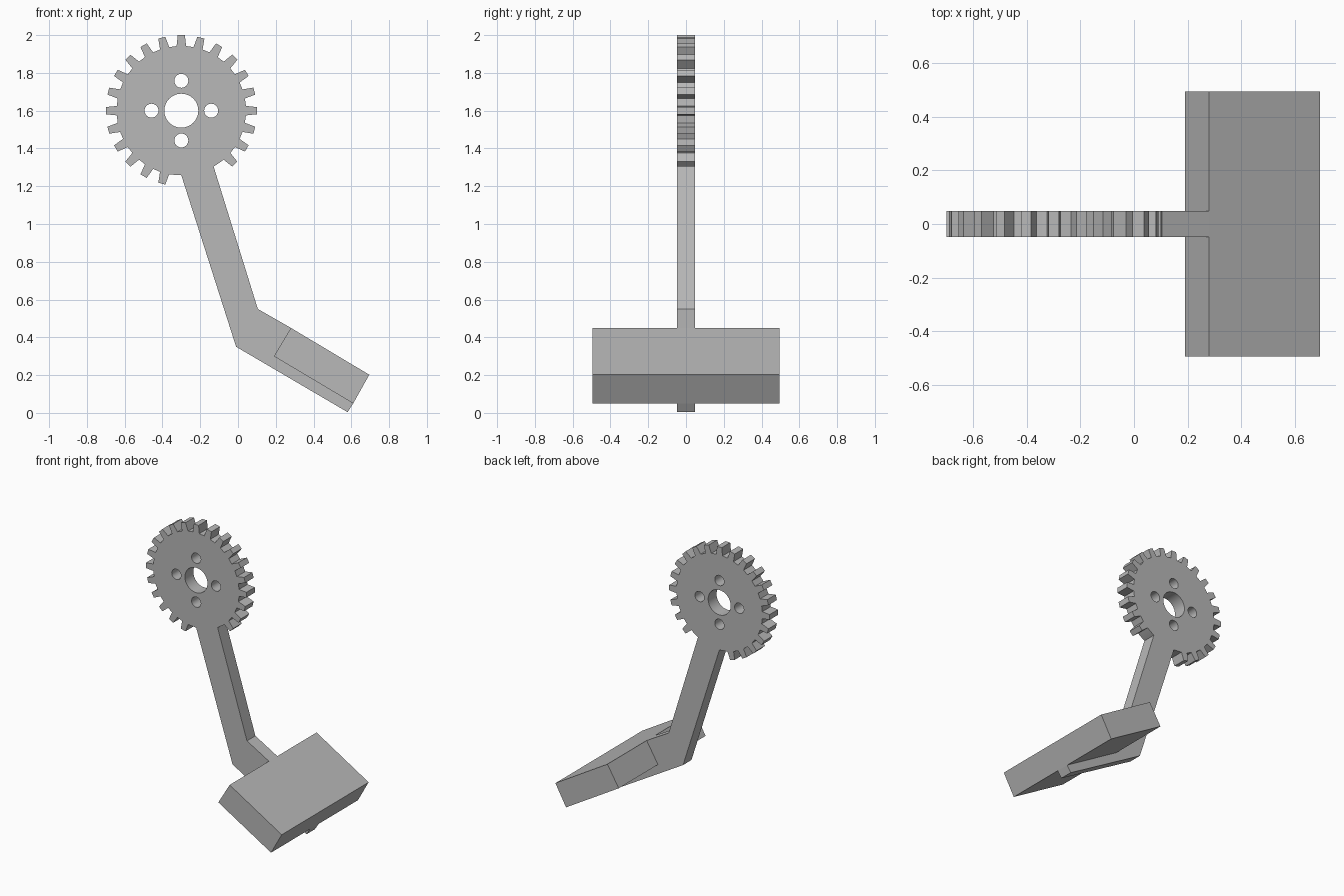
import bpy
from math import sin, cos, radians, pi

HALF = 0.048            # half thickness of the flat parts
CENTRE = (-0.30, 1.60)  # gear axis in x, z
ROOT, TIP = 0.342, 0.40
TEETH = 24

cube = bpy.data.objects.get("Cube")
if cube:
    bpy.data.objects.remove(cube, do_unlink=True)

grey = bpy.data.materials.new("plain grey")
grey.use_nodes = True
colour = (0.48, 0.48, 0.48, 1)
grey.diffuse_color = colour
grey.node_tree.nodes["Principled BSDF"].inputs["Base Color"].default_value = colour


def polar(radius, degrees, offset=0.0, centre=CENTRE):
    """Point on a circle, shifted sideways by offset."""
    a = radians(degrees)
    return (centre[0] + radius * cos(a) - offset * sin(a),
            centre[1] + radius * sin(a) + offset * cos(a))


def circle(centre, radius, steps=32):
    return [polar(radius, 360 * i / steps, 0, centre) for i in range(steps)]


def plate(name, loops, half):
    """Extrude closed x-z outlines (later loops are holes) along y."""
    curve = bpy.data.curves.new(name, "CURVE")
    curve.dimensions = "2D"
    curve.fill_mode = "BOTH"
    curve.extrude = half
    for loop in loops:
        spline = curve.splines.new("POLY")
        spline.points.add(len(loop) - 1)
        for p, (x, z) in zip(spline.points, loop):
            p.co = (x, z, 0, 1)
        spline.use_cyclic_u = True
    obj = bpy.data.objects.new(name, curve)
    bpy.context.collection.objects.link(obj)
    obj.rotation_euler.x = pi / 2
    bpy.ops.object.select_all(action="DESELECT")
    obj.select_set(True)
    bpy.context.view_layer.objects.active = obj
    bpy.ops.object.convert(target="MESH")
    obj = bpy.context.object
    obj.data.materials.clear()
    obj.data.materials.append(grey)
    bpy.ops.object.shade_smooth_by_angle(angle=radians(25))
    return obj


# Gear outline: the teeth are left out where the arm joins
outline = []
for i in range(TEETH):
    angle = i * 360 / TEETH
    if angle in (270, 285, 300):
        outline.append(polar(ROOT, angle))
    else:
        outline += [polar(ROOT, angle, -0.025), polar(TIP, angle, -0.019),
                    polar(TIP, angle, 0.019), polar(ROOT, angle, 0.025)]
    outline.append(polar(ROOT, angle + 7.5))

# Centre bore and four bolt holes
holes = [circle(CENTRE, 0.09)]
holes += [circle(polar(0.158, a), 0.037, 24) for a in range(0, 360, 90)]
plate("gear_wheel", [outline] + holes, HALF)

# Bent arm, ending in a rib under the pedal pad
joint = [polar(ROOT, a) for a in (300, 292.5, 285, 277.5, 270)]
plate("bent_arm", [joint + [(-0.01, 0.35), (0.58, 0.004), (0.61, 0.05),
                            (0.19, 0.30), (0.28, 0.45), (0.105, 0.55)]], HALF)

# Wide pedal pad
plate("pedal_pad", [[(0.19, 0.30), (0.61, 0.05), (0.695, 0.202), (0.28, 0.45)]], 0.495)
